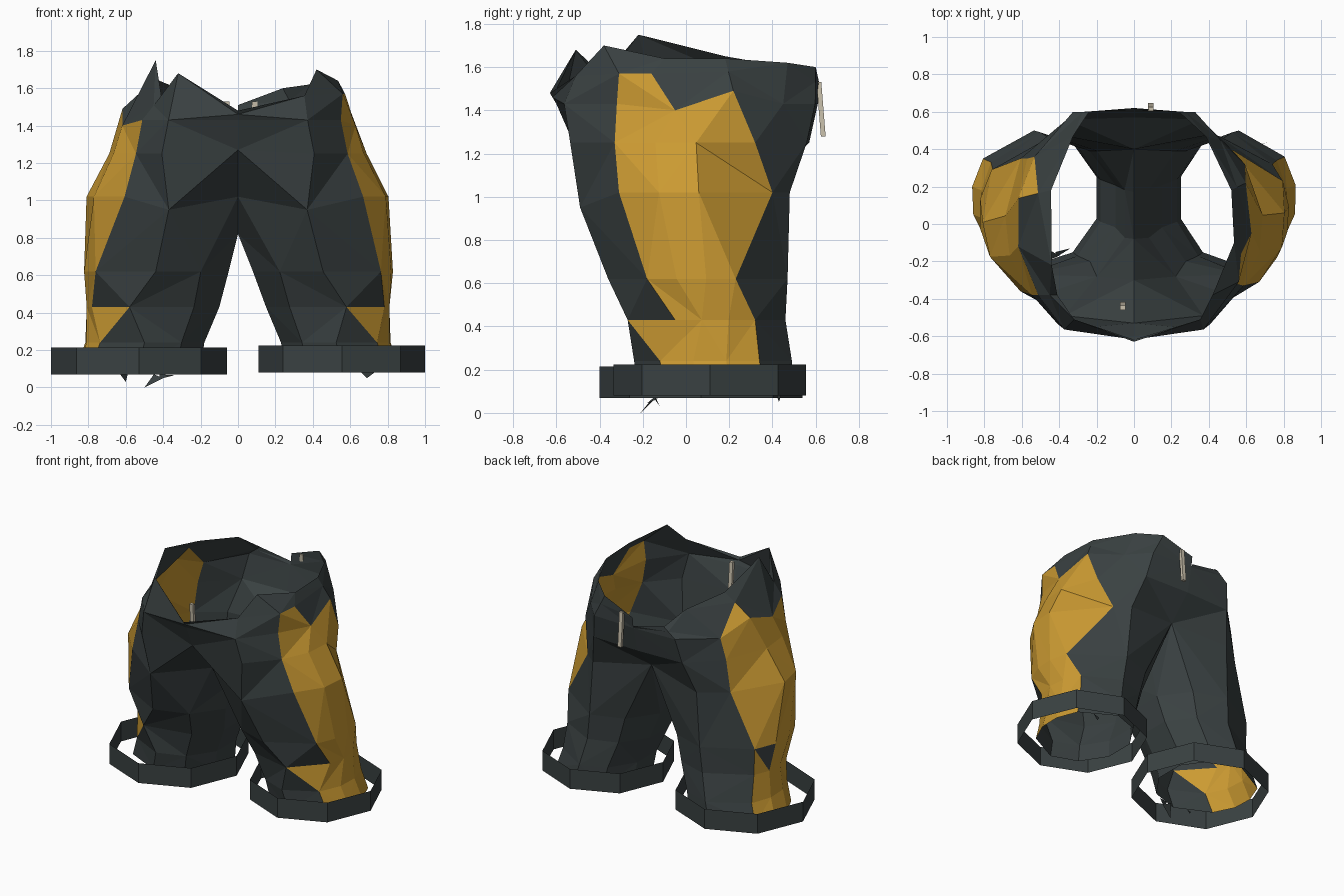
import bpy, bmesh, math
from mathutils import Vector

if "Cube" in bpy.data.objects:
    bpy.data.objects.remove(bpy.data.objects["Cube"])


def material(name, rgb):
    m = bpy.data.materials.new(name)
    m.diffuse_color = (*rgb, 1)
    m.use_nodes = True
    m.node_tree.nodes["Principled BSDF"].inputs["Base Color"].default_value = m.diffuse_color
    return m


DARK = material("dark slate cloth", (0.042, 0.053, 0.054))
GOLD = material("golden side panel", (0.60, 0.325, 0.032))
CREAM = material("cream cord", (0.60, 0.54, 0.42))


def add_object(name, bm, mats):
    me = bpy.data.meshes.new(name)
    bm.to_mesh(me)
    bm.free()
    for m in mats:
        me.materials.append(m)
    ob = bpy.data.objects.new(name, me)
    bpy.context.collection.objects.link(ob)
    return ob


# Leg cross-sections: z, inner x (right, left), outer x, front y, back y, panel front y, panel back y (right, left)
LEG = [(0.10, (0.25, 0.20), 0.87, -0.22, 0.50, -0.10, (0.36, 0.35)),
       (0.24, (0.23, 0.18), 0.82, -0.24, 0.49, -0.12, (0.34, 0.33)),
       (0.43, (0.15, 0.10), 0.81, -0.27, 0.46, -0.05, (0.32, 0.29)),
       (0.62, (0.08, 0.05), 0.83, -0.36, 0.47, -0.18, (0.23, 0.29))]
# Hip cross-sections: z, outer x, front y, back y, panel front y and back y (right, left), crease position
HIP = [(1.02, 0.81, -0.50, 0.49, (-0.31, -0.36), (0.40, 0.35), 0.52),
       (1.25, 0.69, -0.57, 0.57, (-0.33, -0.38), (0.32, 0.35), 0.58),
       (1.43, 0.63, -0.60, 0.61, (-0.32, -0.38), (0.45, 0.36), 0.70)]
# Ragged waist heights from front middle to back middle
RIM = {1: (1.48, 1.56, 1.70, 1.64, 1.64, 1.62, 1.60, 1.51),
       -1: (1.48, 1.68, 1.56, 1.75, 1.65, 1.60, 1.50, 1.45)}
RIM_X = {1: 0.54, -1: 0.46}


def leg_ring(s, z, xin, xo, yf, yb, y2, yback):
    xi, y5 = xin[s], yback[s]
    cx, rx, cy, ry = (xi + xo) / 2, (xo - xi) / 2, (yf + yb) / 2, (yb - yf) / 2
    pts = []
    for i in range(10):
        a = math.radians(-126 + 36 * i)
        x, y = cx + rx * math.cos(a) / 0.951, cy + ry * math.sin(a)
        if 2 <= i <= 5:
            y = y2 + (y5 - y2) * (i - 2) / 3
            x = cx + rx * math.sqrt(1 - ((y - cy) / ry) ** 2)
        pts.append(Vector((x, y, z)))
    return pts


def hip_ring(s, z, xo, yf, yb, yfront, yback, crease):
    y2, y5 = yfront[s], yback[s]
    cy, ry = (yf + yb) / 2, (yb - yf) / 2
    pts = [Vector((0, yf, z)), Vector((0.59 * xo, yf * 0.94, z))]
    for k in (0, crease / 2, crease, 1):
        y = y2 + (y5 - y2) * k
        pts.append(Vector((xo * (1 - ((y - cy) / ry) ** 2) ** 0.4, y, z)))
    return pts + [Vector((0.52 * xo, yb * 0.98, z)), Vector((0, yb, z))]


def trouser_rings(side):
    s = 0 if side > 0 else 1
    rings = [leg_ring(s, *r) for r in LEG]
    hips = [hip_ring(s, *r) for r in HIP]
    rings[2][1].x = 0.58
    # Crotch: the inner leg points meet on the middle line
    hips[0][0] = Vector((0, -0.30, 1.02))
    hips[0][1] = Vector((0.37, -0.49, 0.95))
    hips[0][7] = Vector((0, 0.40, 1.08))
    hips[0] += [Vector((0, 0.17, 0.90)), Vector((0, -0.08, 0.82))]
    hips[1][0] = Vector((0, -0.53, 1.27))
    hips[2][4].z += 0.06
    hips[2][3].z -= 0.03
    if side < 0:
        hips[2][5].z -= 0.03
    # Waist edge with its flaps
    rim = hip_ring(s, 1.6, RIM_X[side], -0.63, 0.62, (-0.38, -0.38), (0.47, 0.47), 0.66)
    for p, z in zip(rim, RIM[side]):
        p.z = z
    rim[6].x, rim[6].y = 0.24, 0.60
    rim[1].y = -0.51
    if side > 0:
        rim[1].x, rim[2].x = 0.355, 0.42
    else:
        rim[1].x, rim[2].x = 0.32, 0.41
        rim[3].x, rim[3].y = 0.44, -0.22
    hem = [a.lerp(b, 0.6) for a, b in zip(hips[2], rim)]
    if side > 0:
        hem[2] = Vector((0.56, -0.31, 1.57))
        hem[3].y, hem[3].z = -0.16, 1.57
    return rings + hips + [hem, rim]


# Which diagonal splits a quad, where it differs from the checker rule
SPLIT = {(5, 4): True, (3, 4): True, (2, 4): False}


def is_gold(row, col, tri, side):
    if row == 1 and col == 1:
        return tri == 1
    if row == 2 and col == 4 and side < 0:
        return tri == 0
    if row == 5 and col == 4:
        return tri == 0 or side < 0
    if row == 6:
        return col == 2 if side > 0 else (col == 4 and tri == 0)
    return row < 6 and 2 <= col <= 4


# Trousers: both legs and hips as one faceted shell
bm = bmesh.new()
for side in (1, -1):
    rings = [[bm.verts.new((p.x * side, p.y, p.z)) for p in r] for r in trouser_rings(side)]
    for row in range(len(rings) - 1):
        lo, hi = rings[row], rings[row + 1]
        for col in range(10 if row < 4 else 7):
            j = (col + 1) % 10
            a, b, c, d = lo[col], lo[j], hi[j], hi[col]
            if SPLIT.get((row, col), (row + col) % 2 == 0):
                tris = [(a, b, d), (b, c, d)]
            else:
                tris = [(a, b, c), (a, c, d)]
            for t, tri in enumerate(tris):
                f = bm.faces.new(tri if side > 0 else tri[::-1])
                f.material_index = int(is_gold(row, col, t, side))
bmesh.ops.remove_doubles(bm, verts=bm.verts[:], dist=0.0005)
add_object("trousers", bm, [DARK, GOLD])

# Ankle bands: paper-thin open octagons
for name, x, y, r, z0, z1 in (("right_ankle_band", 0.555, 0.11, 0.445, 0.08, 0.225),
                              ("left_ankle_band", -0.53, 0.07, 0.47, 0.07, 0.215)):
    bm = bmesh.new()
    rows = [[bm.verts.new((x + r * math.cos(k * math.pi / 4), y + r * math.sin(k * math.pi / 4), z))
             for k in range(8)] for z in (z0, z1)]
    for k in range(8):
        j = (k + 1) % 8
        bm.faces.new((rows[0][k], rows[0][j], rows[1][j], rows[1][k]))
    add_object(name, bm, [DARK])

# Waist cords: slim tilted strips at the back and inside the front
for name, x, y in (("back_cord", 0.09, 0.613), ("front_cord", -0.06, -0.45)):
    bm = bmesh.new()
    bmesh.ops.create_cube(bm, size=1)
    for v in bm.verts:
        z = v.co.z
        v.co = (x + v.co.x * 0.028, y + v.co.y * 0.022 + 0.012 - 0.02 * z, 1.405 + z * 0.25)
    add_object(name, bm, [CREAM])

# Loose threads hanging under the cuffs
bm = bmesh.new()
for tri in (((-0.50, -0.21, 0.0), (-0.40, -0.17, 0.05), (-0.45, -0.14, 0.07)),
            ((-0.42, -0.18, 0.045), (-0.34, -0.13, 0.065), (-0.42, -0.15, 0.07)),
            ((-0.60, -0.12, 0.03), (-0.63, -0.15, 0.07), (-0.59, -0.14, 0.07)),
            ((0.66, 0.42, 0.08), (0.73, 0.44, 0.08), (0.69, 0.43, 0.05))):
    bm.faces.new([bm.verts.new(p) for p in tri])
add_object("loose_threads", bm, [DARK])
